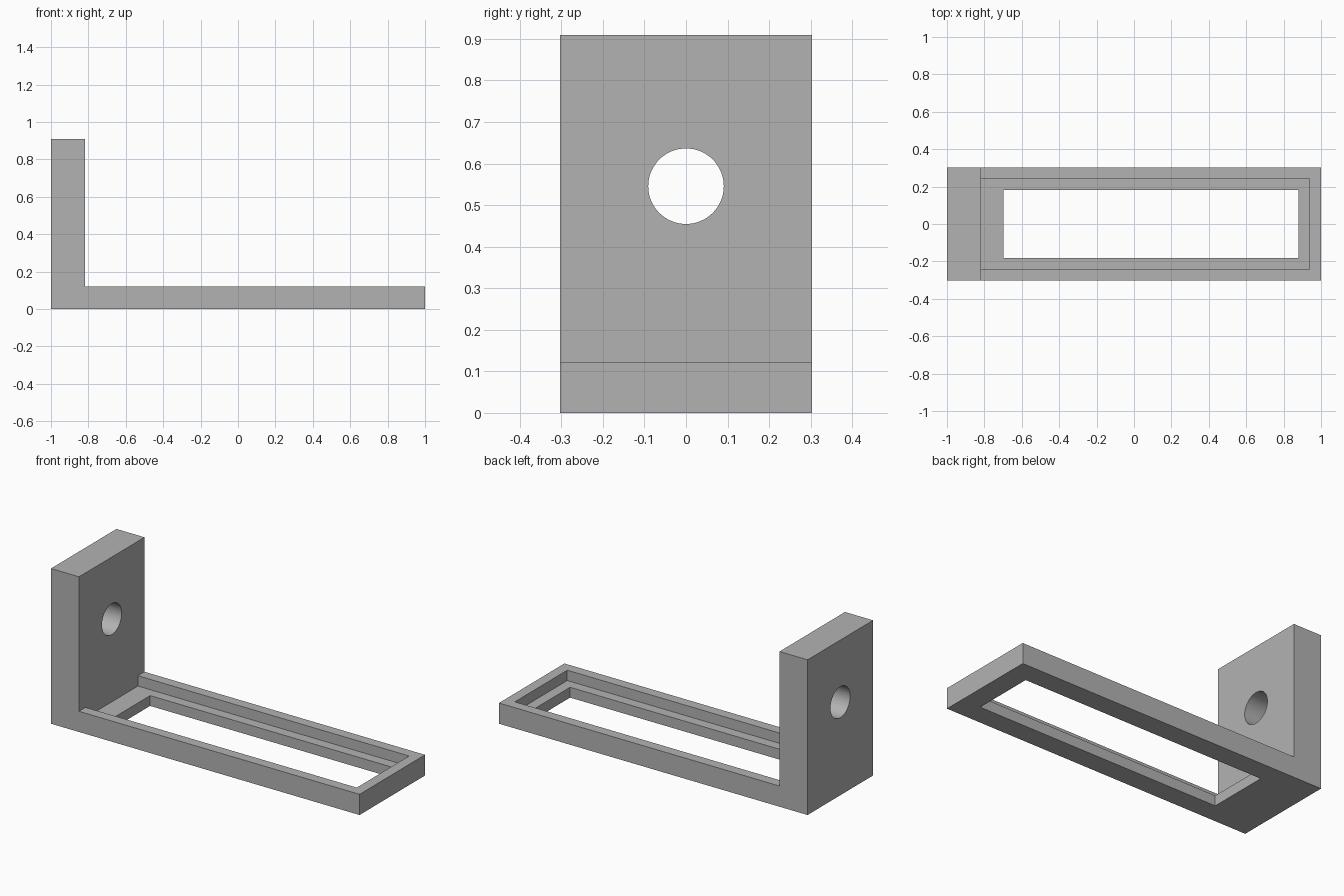
import bpy, bmesh
from math import radians
from mathutils import Matrix

if "Cube" in bpy.data.objects:
    bpy.data.objects.remove(bpy.data.objects["Cube"])

U = 2 / 33                      # design unit
HALF_W = 5 * U                  # half depth of the bracket
WALL_X = -1 + 3 * U             # inner face of the upright
BASE_Z, TOP_Z = 2 * U, 15 * U   # tray thickness, upright height

grey = bpy.data.materials.new("light_grey")
grey.use_nodes = True
grey.diffuse_color = (0.45, 0.45, 0.45, 1)
grey.node_tree.nodes["Principled BSDF"].inputs["Base Color"].default_value = (0.45, 0.45, 0.45, 1)


def add_object(name, bm):
    bmesh.ops.recalc_face_normals(bm, faces=bm.faces)
    mesh = bpy.data.meshes.new(name)
    bm.to_mesh(mesh)
    bm.free()
    mesh.materials.append(grey)
    obj = bpy.data.objects.new(name, mesh)
    bpy.context.collection.objects.link(obj)
    return obj


def prism(name, profile, half_width):
    """Extrude an x-z profile symmetrically along y."""
    bm = bmesh.new()
    face = bm.faces.new([bm.verts.new((x, -half_width, z)) for x, z in profile])
    ext = bmesh.ops.extrude_face_region(bm, geom=[face])
    verts = [g for g in ext["geom"] if isinstance(g, bmesh.types.BMVert)]
    bmesh.ops.translate(bm, verts=verts, vec=(0, 2 * half_width, 0))
    return add_object(name, bm)


def block(name, x0, x1, z0, z1, half_width):
    return prism(name, [(x0, z0), (x1, z0), (x1, z1), (x0, z1)], half_width)


# L-shaped body: upright and tray in one piece
bracket = prism("bracket", [(-1, 0), (1, 0), (1, BASE_Z), (WALL_X, BASE_Z),
                            (WALL_X, TOP_Z), (-1, TOP_Z)], HALF_W)

# Cutters: stepped recess, through window and round hole
recess = block("recess_cutter", WALL_X, 1 - U, U, 3 * U, 4 * U)
window = block("window_cutter", WALL_X + 2 * U, 1 - 2 * U, -U, 4 * U, 3 * U)
bm = bmesh.new()
bmesh.ops.create_cone(bm, cap_ends=True, segments=64, radius1=1.5 * U, radius2=1.5 * U,
                      depth=6 * U, matrix=Matrix.Translation((-1 + 1.5 * U, 0, 9 * U))
                      @ Matrix.Rotation(radians(90), 4, "Y"))
hole = add_object("hole_cutter", bm)

bpy.ops.object.select_all(action="DESELECT")
bpy.context.view_layer.objects.active = bracket
bracket.select_set(True)
for cutter in (recess, window, hole):
    mod = bracket.modifiers.new(cutter.name, "BOOLEAN")
    mod.operation, mod.solver, mod.object = "DIFFERENCE", "EXACT", cutter
    bpy.ops.object.modifier_apply(modifier=mod.name)
    bpy.data.objects.remove(cutter)

# Round the hole wall while keeping the edges crisp
bpy.ops.object.shade_smooth_by_angle(angle=radians(30))
